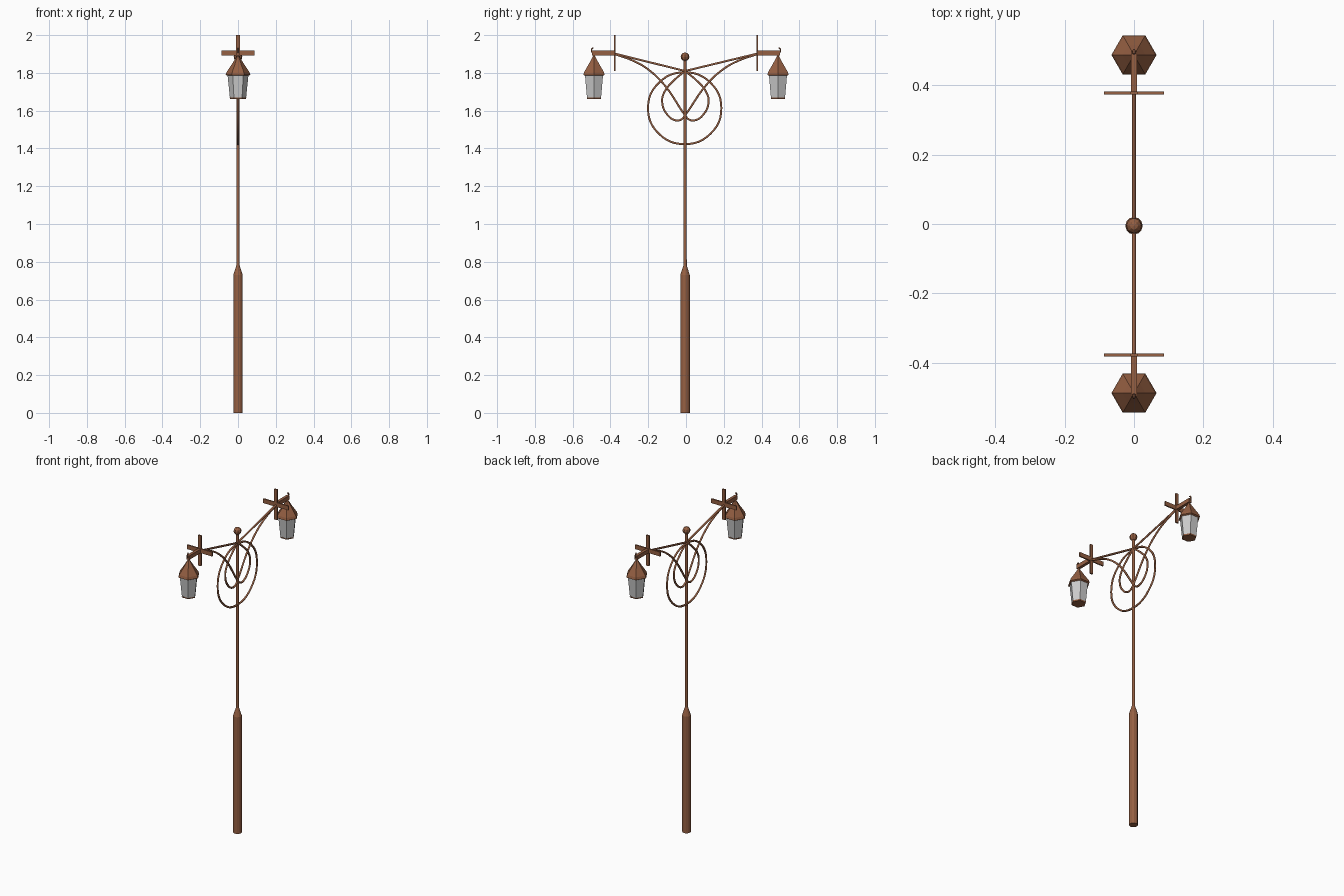
import bpy, bmesh, math
from mathutils import Matrix

if "Cube" in bpy.data.objects:
    bpy.data.objects.remove(bpy.data.objects["Cube"])

rust = bpy.data.materials.new("rust")
rust.diffuse_color = (0.30, 0.115, 0.055, 1)
rust.use_nodes = True
rust.node_tree.nodes["Principled BSDF"].inputs["Base Color"].default_value = rust.diffuse_color
CY = -0.005  # pole axis in y


def add(name, bm, mat):
    bmesh.ops.recalc_face_normals(bm, faces=bm.faces)
    me = bpy.data.meshes.new(name)
    bm.to_mesh(me)
    bm.free()
    ob = bpy.data.objects.new(name, me)
    bpy.context.collection.objects.link(ob)
    if mat:
        me.materials.append(mat)
    return ob


def lathe(name, profile, sides, y, mat=rust):
    """Capped faceted body of revolution from (radius, z) pairs."""
    bm = bmesh.new()
    rings = [[bm.verts.new((r * math.cos(2 * math.pi * i / sides),
                            y + r * math.sin(2 * math.pi * i / sides), z))
              for i in range(sides)] for r, z in profile]
    for a, b in zip(rings, rings[1:]):
        for i in range(sides):
            j = (i + 1) % sides
            bm.faces.new((a[i], a[j], b[j], b[i]))
    bm.faces.new(rings[0])
    bm.faces.new(rings[-1])
    return add(name, bm, mat)


def box(name, size, centre):
    bm = bmesh.new()
    bmesh.ops.create_cube(bm, size=1, matrix=Matrix.Translation(centre) @ Matrix.Diagonal((*size, 1)))
    return add(name, bm, rust)


def rod(name, pts, r, cyclic=False, res=6):
    """Round iron rod through (y, z) points."""
    cu = bpy.data.curves.new(name, 'CURVE')
    cu.dimensions = '3D'
    cu.bevel_depth, cu.bevel_resolution, cu.resolution_u = r, 1, res
    cu.use_fill_caps = True
    sp = cu.splines.new('BEZIER')
    sp.bezier_points.add(len(pts) - 1)
    for p, (y, z) in zip(sp.bezier_points, pts):
        p.co = (0, y, z)
        p.handle_left_type = p.handle_right_type = 'AUTO'
    sp.use_cyclic_u = cyclic
    cu.materials.append(rust)
    ob = bpy.data.objects.new(name, cu)
    bpy.context.collection.objects.link(ob)
    bpy.ops.object.select_all(action='DESELECT')
    ob.select_set(True)
    bpy.context.view_layer.objects.active = ob
    bpy.ops.object.convert(target='MESH')


# Post: thick base tapering into a slim shaft
lathe("post", [(0.025, 0), (0.025, 0.73), (0.009, 0.78), (0.008, 1.87)], 12, CY)

# Ball finial
bm = bmesh.new()
bmesh.ops.create_uvsphere(bm, u_segments=8, v_segments=6, radius=0.023,
                          matrix=Matrix.Translation((0, CY, 1.885)))
add("finial", bm, rust)

# Large ring around the post
ring = [(CY - 0.002 + 0.194 * math.cos(i * math.pi / 4), 1.613 + 0.19 * math.sin(i * math.pi / 4))
        for i in range(8)]
rod("scroll_ring", ring, 0.006, True)

scroll = [(0, 1.81), (-0.06, 1.76), (-0.11, 1.70), (-0.123, 1.65), (-0.10, 1.585),
          (-0.048, 1.548), (-0.018, 1.555), (0.003, 1.58), (0.11, 1.735),
          (0.20, 1.82), (0.28, 1.865), (0.38, 1.90)]

for side, s in (("front", -1), ("back", 1)):
    # Scrolled brace and straight arm
    rod(side + "_scroll", [(s * y + CY * (1 - abs(y) / 0.38), z) for y, z in scroll], 0.006)
    rod(side + "_arm", [(CY, 1.81), (s * 0.377, 1.902)], 0.006, res=2)

    # Flat cross and lamp bracket
    box(side + "_cross_upright", (0.02, 0.009, 0.19), (0, s * 0.377, 1.905))
    box(side + "_cross_bar", (0.174, 0.008, 0.027), (0, s * 0.377, 1.905))
    box(side + "_bracket", (0.018, 0.12, 0.025), (0, s * 0.437, 1.905))

    # Hook carrying the lantern
    rod(side + "_hook", [(s * 0.488, 1.88), (s * 0.490, 1.90), (s * 0.500, 1.915),
                         (s * 0.498, 1.929), (s * 0.490, 1.932)], 0.004, res=3)

    # Hexagonal lantern: roof, panes, floor
    y = s * 0.487
    lathe(side + "_lantern_roof", [(0.055, 1.785), (0.065, 1.79), (0.060, 1.805), (0.033, 1.845),
                                   (0.008, 1.885), (0.005, 1.895)], 6, y)
    lathe(side + "_lantern_glass", [(0.043, 1.668), (0.055, 1.786)], 6, y, None)
    lathe(side + "_lantern_floor", [(0.042, 1.661), (0.044, 1.669)], 6, y)
